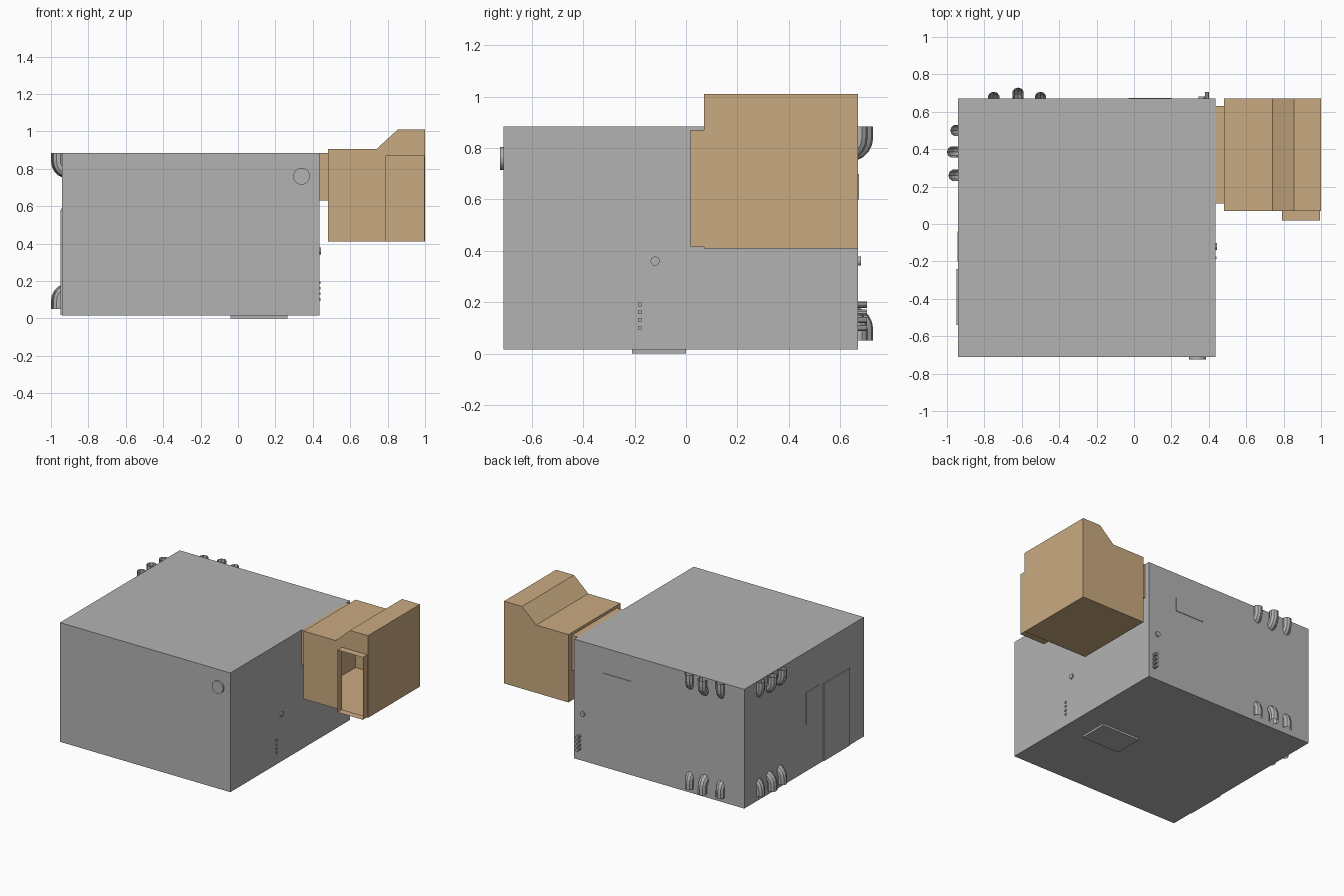
import bpy, bmesh, math
from mathutils import Vector

if "Cube" in bpy.data.objects:
    bpy.data.objects.remove(bpy.data.objects["Cube"])


def material(name, rgb):
    m = bpy.data.materials.new(name)
    m.diffuse_color = (*rgb, 1)
    m.use_nodes = True
    m.node_tree.nodes["Principled BSDF"].inputs["Base Color"].default_value = m.diffuse_color
    return m


GREY = material("grey_metal", (0.45, 0.45, 0.45))
TAN = material("tan_panel", (0.584, 0.402, 0.216))


def finish(name, bm, mat):
    me = bpy.data.meshes.new(name)
    bm.to_mesh(me)
    bm.free()
    me.materials.append(mat)
    ob = bpy.data.objects.new(name, me)
    bpy.context.collection.objects.link(ob)
    return ob


def box(name, lo, hi, mat=GREY):
    bm = bmesh.new()
    bmesh.ops.create_cube(bm, size=1)
    for v in bm.verts:
        v.co = Vector([lo[i] + (v.co[i] + 0.5) * (hi[i] - lo[i]) for i in range(3)])
    return finish(name, bm, mat)


def knob(name, base, direction, radius, length, sides=16):
    """Short cylinder standing on a wall, pointing along direction."""
    d = Vector(direction)
    bm = bmesh.new()
    bmesh.ops.create_cone(bm, cap_ends=True, segments=sides, radius1=radius,
                          radius2=radius, depth=length)
    rot = d.to_track_quat('Z', 'Y').to_matrix()
    for v in bm.verts:
        v.co = rot @ v.co + Vector(base) + d * length / 2
    return finish(name, bm, GREY)


def elbow(name, wall, out, reach, up, radius=0.032, sides=10):
    """Open pipe leaving a wall at a height, bending up or down to a vertical end."""
    wall, out = Vector(wall), Vector(out)
    side = out.cross(Vector((0, 0, 1)))
    bend = 0.06
    end = 0.885 if up > 0 else 0.05
    start = end - up * 0.105
    # ring centres and tangents: quarter bend, then a straight run
    path = []
    for i in range(6):
        a = math.pi / 2 * i / 5
        path.append((reach - bend + bend * math.sin(a),
                     start + up * bend * (1 - math.cos(a)), a))
    path.append((reach, end, math.pi / 2))
    bm = bmesh.new()
    rings = []
    for o, z, a in path:
        normal = out * math.sin(a) - Vector((0, 0, up)) * math.cos(a)
        c = Vector((wall.x, wall.y, z)) + out * o
        rings.append([bm.verts.new(c + radius * (normal * math.cos(t) + side * math.sin(t)))
                      for t in (2 * math.pi * k / sides for k in range(sides))])
    for r, s in zip(rings, rings[1:]):
        for k in range(sides):
            n = (k + 1) % sides
            bm.faces.new((r[k], r[n], s[n], s[k]))
    bmesh.ops.recalc_face_normals(bm, faces=bm.faces)
    return finish(name, bm, GREY)


# Main cabinet
box("cabinet", (-0.94, -0.71, 0.015), (0.435, 0.67, 0.885))
box("base_plate", (-0.04, -0.21, 0.0), (0.265, 0.0, 0.015))

# Left wall doors and back wall hatch
box("tall_door", (-0.948, -0.54, 0.017), (-0.94, -0.24, 0.58))
box("small_door", (-0.944, -0.2, 0.36), (-0.94, -0.04, 0.59))
box("back_hatch", (-0.03, 0.67, 0.6), (0.2, 0.674, 0.7))

# Knobs on the front, right and back
knob("front_knob", (0.34, -0.71, 0.76), (0, -1, 0), 0.045, 0.014, 24)
knob("right_knob", (0.435, -0.12, 0.36), (1, 0, 0), 0.018, 0.01)
knob("back_knob", (0.362, 0.67, 0.36), (0, 1, 0), 0.018, 0.012)

# Rows of small buttons
for i in range(4):
    z = 0.1 + 0.03 * i
    box(f"right_button_{i}", (0.435, -0.186, z - 0.006), (0.441, -0.174, z + 0.008))
    knob(f"back_button_{i}", (0.39, 0.67, z), (0, 1, 0), 0.012, 0.035, 10)

# Pipe elbows, top and bottom, on the back and left walls
for up, level in ((1, "upper"), (-1, "lower")):
    for i, (x, reach) in enumerate(((-0.75, 0.005), (-0.62, 0.027), (-0.5, 0.005))):
        elbow(f"{level}_back_pipe_{i}", (x, 0.67, 0), (0, 1, 0), reach, up)
    for i, (y, reach) in enumerate(((0.5, 0.01), (0.385, 0.028), (0.26, 0.02))):
        elbow(f"{level}_left_pipe_{i}", (-0.94, y, 0), (-1, 0, 0), reach, up)

# Neck joining the cabinet and the hood
box("hood_neck", (0.435, 0.11, 0.63), (0.48, 0.63, 0.885), TAN)

# Hollow hood: thin shell with a stepped profile and an opening in its front
profile = [(0.48, 0.41), (1.0, 0.41), (1.0, 1.01), (0.855, 1.01), (0.74, 0.905), (0.48, 0.905)]
front_parts = [
    [(0.48, 0.41), (0.79, 0.41), (0.79, 0.951), (0.74, 0.905), (0.48, 0.905)],
    [(0.79, 0.87), (1.0, 0.87), (1.0, 1.01), (0.855, 1.01), (0.79, 0.951)],
    [(0.995, 0.41), (1.0, 0.41), (1.0, 0.87), (0.995, 0.87)],
]
Y0, Y1 = 0.07, 0.67
bm = bmesh.new()
for (xa, za), (xb, zb) in zip(profile, profile[1:] + profile[:1]):
    bm.faces.new([bm.verts.new(p) for p in
                  ((xa, Y0, za), (xa, Y1, za), (xb, Y1, zb), (xb, Y0, zb))])
bm.faces.new([bm.verts.new((x, Y1, z)) for x, z in reversed(profile)])
for part in front_parts:
    bm.faces.new([bm.verts.new((x, Y0, z)) for x, z in part])
bmesh.ops.remove_doubles(bm, verts=bm.verts, dist=0.0005)
finish("hood", bm, TAN)

# Thin open collar around the hood opening
collar = [(0.79, 0.415), (0.995, 0.415), (0.995, 0.87), (0.79, 0.87)]
bm = bmesh.new()
near = [bm.verts.new((x, 0.018, z)) for x, z in collar]
far = [bm.verts.new((x, Y0, z)) for x, z in collar]
for i in range(4):
    n = (i + 1) % 4
    bm.faces.new((near[i], far[i], far[n], near[n]))
finish("hood_collar", bm, TAN)
